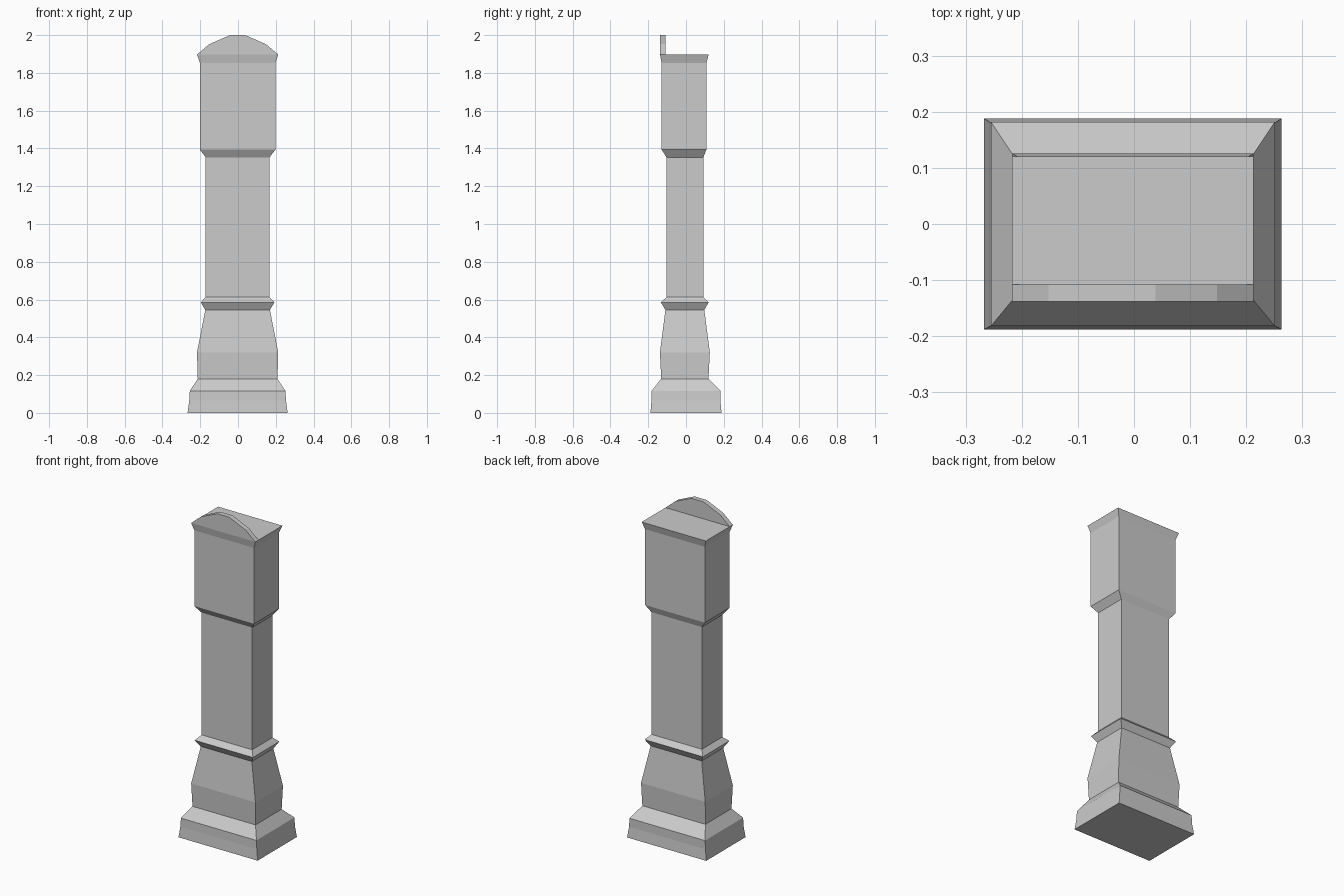
import bpy
import bmesh

default_cube = bpy.data.objects.get("Cube")
if default_cube:
    bpy.data.objects.remove(default_cube, do_unlink=True)

# One plain grey for the whole case
grey = bpy.data.materials.new("plain grey")
grey.use_nodes = True
colour = (0.6, 0.6, 0.6, 1)
grey.diffuse_color = colour
grey.node_tree.nodes["Principled BSDF"].inputs["Base Color"].default_value = colour


def finish(name, bm):
    bmesh.ops.recalc_face_normals(bm, faces=bm.faces)
    mesh = bpy.data.meshes.new(name)
    bm.to_mesh(mesh)
    bm.free()
    mesh.materials.append(grey)
    obj = bpy.data.objects.new(name, mesh)
    bpy.context.collection.objects.link(obj)
    return obj


def moulded_block(name, sections):
    """Loft rectangles given as (height, half width, front y, back y)."""
    bm = bmesh.new()
    rings = []
    for z, w, front, back in sections:
        corners = ((-w, front), (w, front), (w, back), (-w, back))
        rings.append([bm.verts.new((x - 0.002, y, z)) for x, y in corners])
    for low, high in zip(rings, rings[1:]):
        for i in range(4):
            j = (i + 1) % 4
            bm.faces.new((low[i], low[j], high[j], high[i]))
    bm.faces.new(rings[0])
    bm.faces.new(rings[-1])
    return finish(name, bm)


# Stepped plinth
moulded_block("plinth", [
    (0, 0.265, -0.188, 0.188),
    (0.065, 0.256, -0.183, 0.182),
    (0.117, 0.253, -0.182, 0.182),
    (0.18, 0.211, -0.131, 0.119),
])

# Tapered base with the collar moulding on top
moulded_block("base", [
    (0.18, 0.211, -0.131, 0.119),
    (0.32, 0.215, -0.138, 0.126),
    (0.545, 0.171, -0.109, 0.097),
    (0.585, 0.195, -0.133, 0.12),
    (0.613, 0.169, -0.103, 0.092),
])

# Straight trunk
moulded_block("trunk", [
    (0.613, 0.169, -0.103, 0.092),
    (1.353, 0.169, -0.103, 0.092),
])

# Hood with flared bottom and cornice
moulded_block("hood", [
    (1.353, 0.169, -0.103, 0.092),
    (1.394, 0.2, -0.129, 0.108),
    (1.853, 0.2, -0.129, 0.108),
    (1.897, 0.215, -0.138, 0.12),
])

# Arched pediment along the front edge, mirrored from its right half
half = [(0.215, 1.897), (0.15, 1.952), (0.04, 2.0)]
outline = half + [(-x, z) for x, z in reversed(half)]
bm = bmesh.new()
face = bm.faces.new([bm.verts.new((x - 0.002, -0.138, z)) for x, z in outline])
extruded = bmesh.ops.extrude_face_region(bm, geom=[face], use_keep_orig=True)
moved = [v for v in extruded["geom"] if isinstance(v, bmesh.types.BMVert)]
bmesh.ops.translate(bm, verts=moved, vec=(0, 0.03, 0))
finish("pediment", bm)
